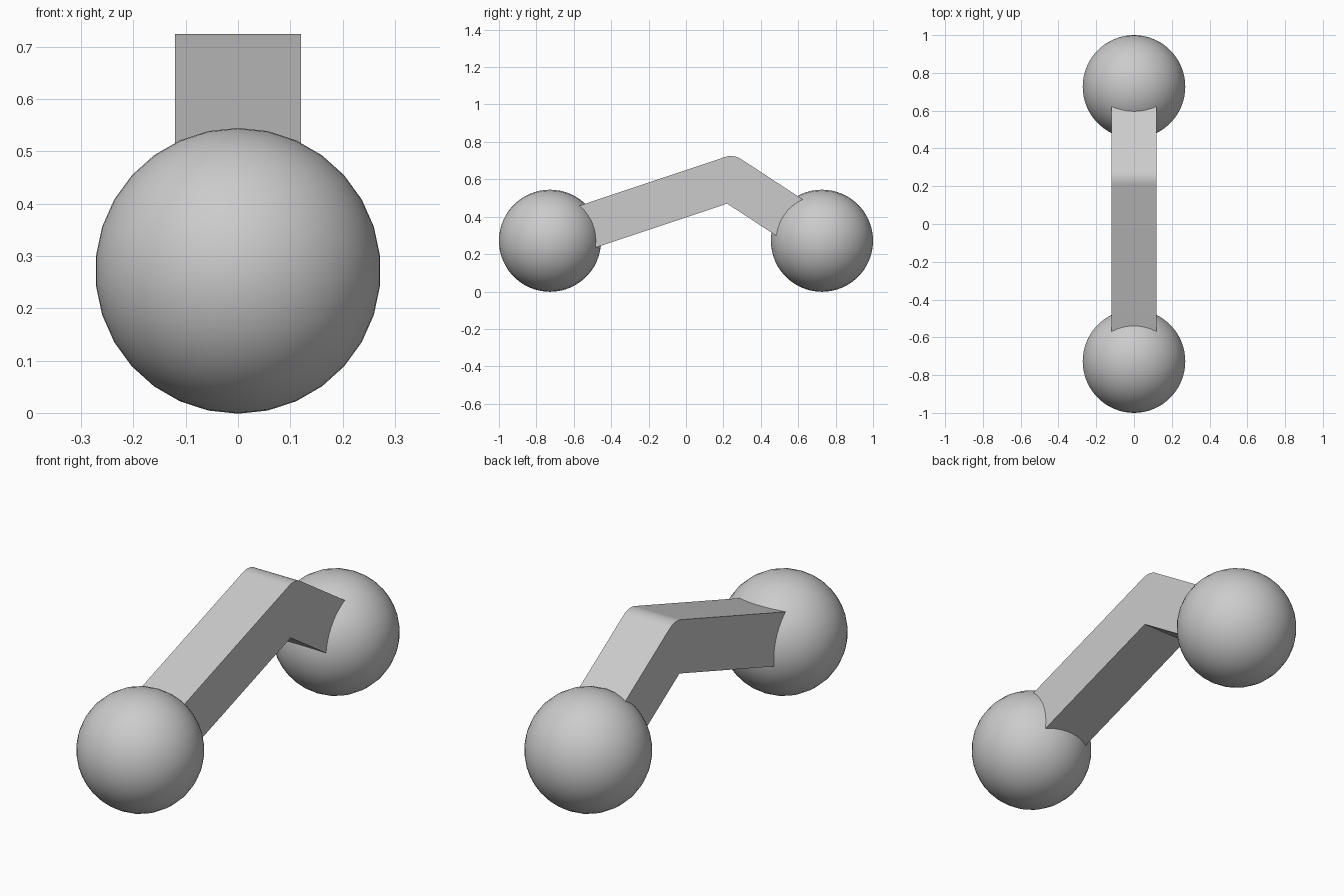
import bpy
import bmesh
from math import pi, sin, cos, tan, radians
from mathutils import Vector

default = bpy.data.objects.get("Cube")
if default:
    bpy.data.objects.remove(default, do_unlink=True)

R = 0.273                      # ball radius
BALL_Y, BALL_Z = 1 - R, R * cos(radians(6))
WIDTH = 0.24                   # square bar section
INNER = Vector((0.22, 0.47))   # inside of the bend (y, z)
BEND = 0.1                     # radius of the outer bend

grey = bpy.data.materials.new("plain_grey")
grey.use_nodes = True
colour = (0.6, 0.6, 0.6, 1)
grey.diffuse_color = colour
grey.node_tree.nodes["Principled BSDF"].inputs["Base Color"].default_value = colour


def finish(obj, angle):
    obj.data.materials.append(grey)
    bpy.ops.object.select_all(action="DESELECT")
    obj.select_set(True)
    bpy.context.view_layer.objects.active = obj
    bpy.ops.object.shade_smooth_by_angle(angle=radians(angle))


# Balls, poles along the length
for name, side in (("front_ball", -1), ("back_ball", 1)):
    bpy.ops.mesh.primitive_uv_sphere_add(
        segments=30, ring_count=30, radius=R,
        location=(0, side * BALL_Y, BALL_Z), rotation=(pi / 2, 0, 0))
    ball = bpy.context.object
    ball.name = name
    finish(ball, 60)

# Bent bar: side profile running from ball centre to ball centre
front_slope, back_slope = radians(18.5), radians(-33.2)
turn = (front_slope - back_slope) / 2
mid = (front_slope + back_slope) / 2


def along(a):
    return Vector((cos(a), sin(a)))


def normal(a):
    return Vector((-sin(a), cos(a)))


corner = INNER + normal(mid) * WIDTH / cos(turn)
centre = corner - normal(mid) * BEND / cos(turn)
front_low = INNER - along(front_slope) * 0.96
back_low = INNER + along(back_slope) * 0.53
steps = 10
arc = [centre + BEND * normal(front_slope - 2 * turn * i / steps)
       for i in range(steps + 1)]
profile = [front_low, INNER, back_low, back_low + normal(back_slope) * WIDTH,
           *reversed(arc), front_low + normal(front_slope) * WIDTH]

bm = bmesh.new()
face = bm.faces.new([bm.verts.new((-WIDTH / 2, p.x, p.y)) for p in profile])
ext = bmesh.ops.extrude_face_region(bm, geom=[face])
bmesh.ops.translate(bm, vec=(WIDTH, 0, 0),
                    verts=[g for g in ext["geom"] if isinstance(g, bmesh.types.BMVert)])
bmesh.ops.recalc_face_normals(bm, faces=bm.faces)
mesh = bpy.data.meshes.new("bent_bar")
bm.to_mesh(mesh)
bm.free()
bar = bpy.data.objects.new("bent_bar", mesh)
bpy.context.collection.objects.link(bar)
finish(bar, 30)
